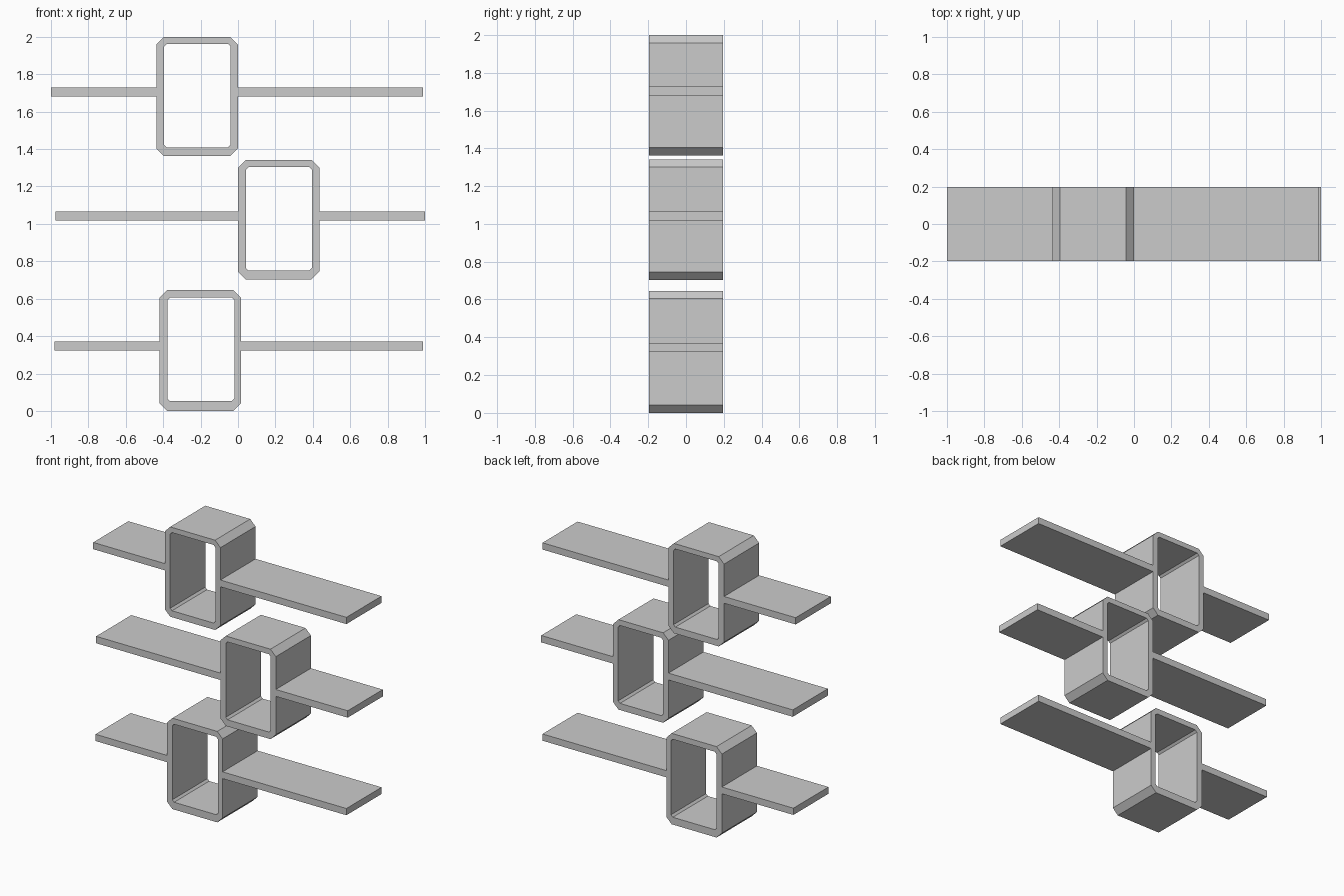
import bpy, bmesh
from math import pi
from mathutils import Matrix

if "Cube" in bpy.data.objects:
    bpy.data.objects.remove(bpy.data.objects["Cube"])

HALF_DEPTH = 0.197


def chamfered(x0, x1, z0, z1, c):
    """Eight-sided outline, anticlockwise from the lower left corner."""
    return [(x0 + c, z0), (x1 - c, z0), (x1, z0 + c), (x1, z1 - c),
            (x1 - c, z1), (x0 + c, z1), (x0, z1 - c), (x0, z0 + c)]


def shelf_unit(name, outer, inner, shelf):
    """Frame with a shelf arm on each side, extruded from one outline with a hole."""
    ring = chamfered(*outer, 0.042)
    left, right, low, high = shelf
    x0, x1 = outer[:2]
    arm_right = [(x1, low), (right, low), (right, high), (x1, high)]
    arm_left = [(x0, high), (left, high), (left, low), (x0, low)]
    outline = ring[:3] + arm_right + ring[3:7] + arm_left + ring[7:]

    curve = bpy.data.curves.new(name + "_profile", 'CURVE')
    curve.dimensions = '2D'
    curve.fill_mode = 'BOTH'
    curve.extrude = HALF_DEPTH
    for pts in (outline, chamfered(*inner, 0.014)):
        s = curve.splines.new('POLY')
        s.points.add(len(pts) - 1)
        for p, (x, z) in zip(s.points, pts):
            p.co = (x, z, 0, 1)
        s.use_cyclic_u = True
    helper = bpy.data.objects.new(name + "_profile", curve)
    bpy.context.collection.objects.link(helper)
    bpy.context.view_layer.update()
    deps = bpy.context.evaluated_depsgraph_get()
    mesh = bpy.data.meshes.new_from_object(helper.evaluated_get(deps))
    bpy.data.objects.remove(helper)

    # Stand the profile upright and weld caps to sides
    bm = bmesh.new()
    bm.from_mesh(mesh)
    bmesh.ops.transform(bm, matrix=Matrix.Rotation(pi / 2, 4, 'X'), verts=bm.verts)
    bmesh.ops.remove_doubles(bm, verts=bm.verts, dist=1e-4)
    bmesh.ops.recalc_face_normals(bm, faces=bm.faces)
    for f in bm.faces:
        f.smooth = False
    bm.to_mesh(mesh)
    bm.free()
    mesh.name = name
    bpy.context.collection.objects.link(bpy.data.objects.new(name, mesh))


# Each unit: frame outside, frame opening, shelf (all x0, x1, z0, z1)
shelf_unit("top_shelf", (-0.437, 0.0, 1.362, 2.0),
           (-0.395, -0.04, 1.408, 1.963), (-1.0, 0.99, 1.68, 1.728))
shelf_unit("middle_shelf", (0.0, 0.435, 0.703, 1.342),
           (0.042, 0.395, 0.75, 1.303), (-0.977, 1.0, 1.018, 1.067))
shelf_unit("bottom_shelf", (-0.42, 0.017, 0.0, 0.646),
           (-0.378, -0.02, 0.052, 0.606), (-0.982, 0.99, 0.322, 0.37))
